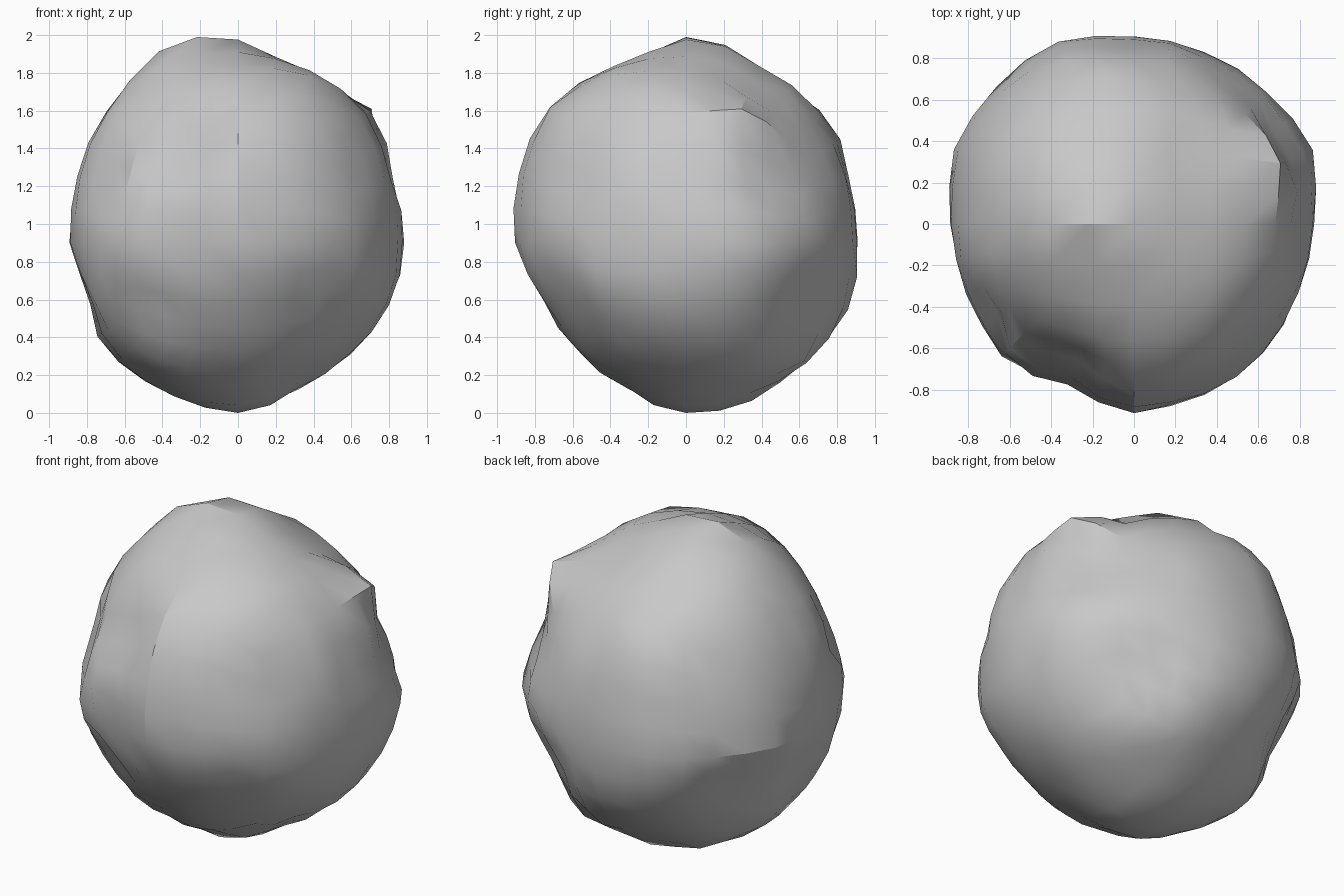
import bpy, bmesh, math, random
from mathutils import Vector

old = bpy.data.objects.get("Cube")
if old:
    bpy.data.objects.remove(old, do_unlink=True)

random.seed(4)
SIDES = 8
H = math.sqrt(.5)
T = math.sqrt(.75)

# Great circles of the rock: two plane axes, then radii at equal angles from the first
RINGS = [
    # upright, across
    ((1, 0, 0), (0, 0, 1),
     [.89, .86, .95, .97, 1.04, 1.1, .97, .92, .885, .82, .9, .88, .91, .84, .84, .86]),
    # upright, front to back
    ((0, 1, 0), (0, 0, 1),
     [.905, .915, .985, 1.04, 1.06, 1.0, 1.05, .965, .9, .815, .81, .83, .91, .905, .89, .935]),
    # level
    ((1, 0, 0), (0, 1, 0),
     [.86, .94, .91, .89, .91, .96, .945, .945, .88, .87, .91, .81, .9, .9, .885, .845]),
    # tilted towards the back right
    ((H, H, 0), (-H / 2, H / 2, T),
     [.905, .88, .94, .945, 1.06, 1.03, .96, .86, .89, .805, .805, .82, .795, .8, .87, .88]),
    # tilted towards the front left
    ((-H, -H, 0), (H / 2, -H / 2, T),
     [.9, .9, .87, 1.01, 1.04, 1.0, 1.01, .86, .9, .805, .94, .86, .905, .89, .885, .885]),
    # tilted towards the back left
    ((-H, H, 0), (H / 2, H / 2, T),
     [.92, .945, 1.03, 1.02, .92, .995, .945, .88, .89, .805, .79, .81, .85, .85, .94, .8]),
]

# Lumps (positive) and dents (negative): direction, height, angular size
LUMPS = [
    ((-.18, .09, 1.09), .055, .33),   # peak
    ((.15, .35, .92), -.03, .28),     # saddle beside the peak
    ((.68, .33, .7), .06, .25),       # shoulder knob
    ((.78, .36, .43), -.05, .27),     # hollow under the knob
    ((-.37, -.77, .5), -.06, .33),    # upper hollow
    ((-.74, -.52, .36), -.03, .25),   # end of the upper hollow
    ((-.55, -.6, -.35), -.03, .3),    # lower hollow
]


def ring_radius(radii, a, b):
    """Interpolated ring radius in the direction (a, b)."""
    n = len(radii)
    t = math.atan2(b, a) / math.tau * n
    i = math.floor(t)
    f = t - i
    return radii[i % n] * (1 - f) + radii[(i + 1) % n] * f


def radius(d):
    """Blend the rings by nearness, then add the lumps."""
    total = weights = 0
    for u, v, radii in RINGS:
        u, v = Vector(u), Vector(v)
        w = 1 / (u.cross(v).dot(d) ** 2 + .006)
        total += w * ring_radius(radii, u.dot(d), v.dot(d))
        weights += w
    r = total / weights
    for axis, height, size in LUMPS:
        t = max(0, 1 - d.angle(Vector(axis)) / size)
        r += height * t * t * (3 - 2 * t)
    return r + random.uniform(-.007, .007)


# Rock: a gridded cube rounded into a lumpy ball
bm = bmesh.new()
bmesh.ops.create_cube(bm, size=2)
bmesh.ops.subdivide_edges(bm, edges=bm.edges[:], cuts=SIDES - 1, use_grid_fill=True)
for v in bm.verts:
    d = Vector([math.tan(c * math.pi / 4) for c in v.co]).normalized()
    v.co = d * radius(d)

# Stand it on the ground
bmesh.ops.translate(bm, verts=bm.verts, vec=(0, 0, -min(v.co.z for v in bm.verts)))

mesh = bpy.data.meshes.new("rock")
bm.to_mesh(mesh)
bm.free()
rock = bpy.data.objects.new("rock", mesh)
bpy.context.collection.objects.link(rock)

# Stone colour
stone = bpy.data.materials.new("grey_stone")
stone.use_nodes = True
color = (.58, .58, .58, 1)
stone.diffuse_color = color
stone.node_tree.nodes["Principled BSDF"].inputs["Base Color"].default_value = color
mesh.materials.append(stone)

bpy.ops.object.select_all(action='DESELECT')
rock.select_set(True)
bpy.context.view_layer.objects.active = rock
bpy.ops.object.shade_smooth_by_angle(angle=math.radians(25))
